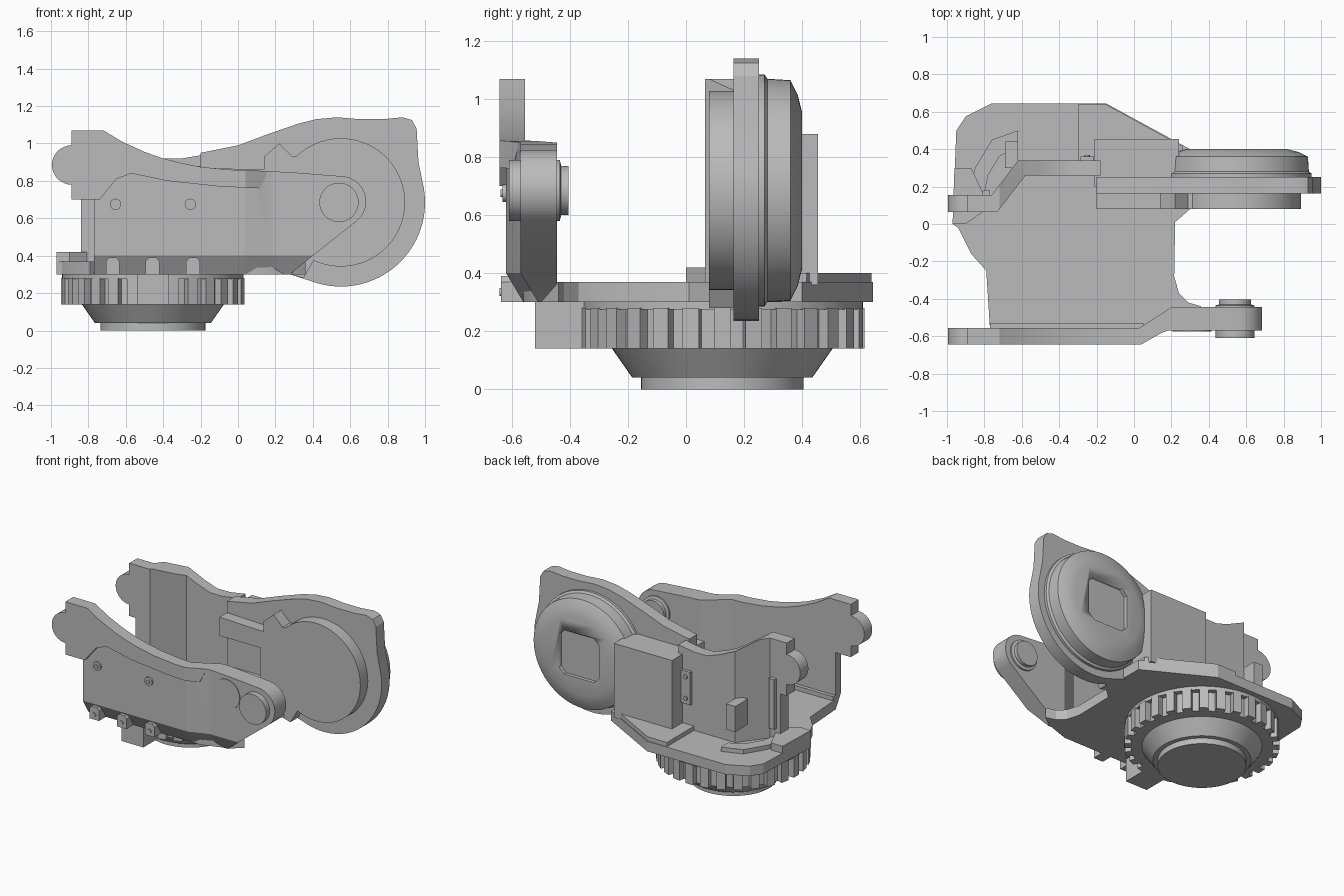
import bpy, bmesh
from math import sin, cos, pi, radians
from mathutils import Matrix

if "Cube" in bpy.data.objects:
    bpy.data.objects.remove(bpy.data.objects["Cube"])

GREY = bpy.data.materials.new("plain grey")
GREY.use_nodes = True
GREY.diffuse_color = (0.5, 0.5, 0.5, 1)
GREY.node_tree.nodes["Principled BSDF"].inputs["Base Color"].default_value = (0.5, 0.5, 0.5, 1)


def finish(name, bm, smooth=True):
    bmesh.ops.recalc_face_normals(bm, faces=bm.faces[:])
    mesh = bpy.data.meshes.new(name)
    bm.to_mesh(mesh)
    bm.free()
    ob = bpy.data.objects.new(name, mesh)
    bpy.context.collection.objects.link(ob)
    mesh.materials.append(GREY)
    if smooth:
        bpy.ops.object.select_all(action='DESELECT')
        ob.select_set(True)
        bpy.context.view_layer.objects.active = ob
        bpy.ops.object.shade_smooth_by_angle(angle=radians(25))
    return ob


def arc(cx, cz, r, a0, a1, n=16):
    return [(cx + r * cos(radians(a0 + (a1 - a0) * i / n)),
             cz + r * sin(radians(a0 + (a1 - a0) * i / n))) for i in range(n + 1)]


def raw_prism(points, axis):
    """Prism between -1 and 1 along y or z."""
    bm = bmesh.new()
    put = (lambda p, t: (p[0], t, p[1])) if axis == 'y' else (lambda p, t: (p[0], p[1], t))
    a = [bm.verts.new(put(p, -1)) for p in points]
    b = [bm.verts.new(put(p, 1)) for p in points]
    bm.faces.new(a)
    bm.faces.new(b[::-1])
    for i in range(len(a)):
        j = (i + 1) % len(a)
        bm.faces.new((a[i], a[j], b[j], b[i]))
    return bm


def slab(name, outline, z0, z1):
    bm = raw_prism(outline, 'z')
    for v in bm.verts:
        v.co.z = z0 if v.co.z < 0 else z1
    return finish(name, bm)


def along(path, x):
    if x <= path[0][0]:
        return path[0][1]
    for (x0, y0), (x1, y1) in zip(path, path[1:]):
        if x <= x1:
            return y0 + (y1 - y0) * (x - x0) / (x1 - x0)
    return path[-1][1]


def wall(name, profile, front, back, tuck=None):
    """Upright plate with x-z profile whose two faces follow x-y paths."""
    bm = raw_prism(profile, 'y')
    cuts = [((x, 0, 0), (1, 0, 0)) for x in sorted({p[0] for p in front + back})]
    if tuck:
        cuts.append(((0, 0, tuck), (0, 0, 1)))
    for co, no in cuts:
        bmesh.ops.bisect_plane(bm, geom=bm.verts[:] + bm.edges[:] + bm.faces[:],
                               plane_co=co, plane_no=no, dist=1e-5)
    for v in bm.verts:
        if v.co.y < 0:
            v.co.y = along(front, v.co.x)
            if tuck and v.co.z < tuck:
                v.co.y += (tuck - v.co.z) * 0.6
        else:
            v.co.y = along(back, v.co.x)
    return finish(name, bm)


def plate(name, profile, y0, y1):
    return wall(name, profile, [(0, y0)], [(0, y1)])


def box(name, x0, x1, y0, y1, z0, z1):
    return slab(name, [(x0, y0), (x1, y0), (x1, y1), (x0, y1)], z0, z1)


def lathe(name, rings, centre, axis='z', n=64):
    """Closed turned solid from (radius, height) rings."""
    bm = bmesh.new()
    loops = []
    for r, h in rings:
        ring = []
        for i in range(n):
            u, w = r * cos(2 * pi * i / n), r * sin(2 * pi * i / n)
            co = (centre[0] + u, h, centre[1] + w) if axis == 'y' else (centre[0] + u, centre[1] + w, h)
            ring.append(bm.verts.new(co))
        loops.append(ring)
    for a, b in zip(loops, loops[1:]):
        for i in range(n):
            j = (i + 1) % n
            bm.faces.new((a[i], a[j], b[j], b[i]))
    bm.faces.new(loops[0])
    bm.faces.new(loops[-1])
    return finish(name, bm)


# Turntable gear under the base
GX, GY = -0.455, 0.125
lathe("gear_hub", [(0.28, 0), (0.28, 0.04), (0.31, 0.04), (0.38, 0.14), (0.45, 0.14),
                   (0.45, 0.275), (0.485, 0.275), (0.485, 0.3)], (GX, GY))
bm = bmesh.new()
TEETH = 28
for i in range(TEETH):
    m = (Matrix.Translation((GX, GY, 0.21)) @ Matrix.Rotation(2 * pi * i / TEETH, 4, 'Z')
         @ Matrix.Translation((0.46, 0, 0)) @ Matrix.Diagonal((0.06, 0.058, 0.14, 1)))
    bmesh.ops.create_cube(bm, size=1, matrix=m)
finish("gear_teeth", bm, False)

# Base plate and its raised rims
slab("base_plate", [(-0.97, 0), (-0.95, 0.5), (-0.9, 0.575), (-0.76, 0.645), (-0.15, 0.645),
                    (0.3, 0.4), (0.3, 0.08), (0.22, 0.01), (0.215, -0.28), (0.24, -0.37),
                    (0.29, -0.42), (0.36, -0.44), (0.28, -0.5), (0.1, -0.56), (-0.77, -0.56),
                    (-0.79, -0.25), (-0.87, -0.16), (-0.94, -0.02)], 0.3, 0.37)
slab("base_back_step", [(-0.3, 0.33), (-0.3, 0.64), (-0.15, 0.64), (0.26, 0.415), (0.26, 0.33)], 0.36, 0.4)
slab("base_left_ridge", [(-0.97, 0), (-0.96, 0.3), (-0.87, 0.3), (-0.8, 0.15), (-0.8, 0.07), (-0.9, 0)], 0.36, 0.42)
slab("base_curved_rib", [(-0.88, 0.16), (-0.85, 0.3), (-0.76, 0.45), (-0.62, 0.5), (-0.62, 0.42),
                         (-0.72, 0.36), (-0.78, 0.26), (-0.8, 0.16)], 0.36, 0.4)

# Shared tail of both walls: round knob and the sagging top edge
knob = arc(-0.89, 0.885, 0.105, 270, 90)
tail = [(-0.89, 0.7)] + knob + [(-0.89, 1.07), (-0.72, 1.07)]
sag = [(-0.62, 1.01), (-0.5, 0.955), (-0.4, 0.92)]
dip = [(-0.3, 0.895), (-0.2, 0.875), (-0.05, 0.86), (0.1, 0.855)]

# Front wall with cranked arm
wall("front_wall", tail + sag + dip + [(0.3, 0.845)] + arc(0.55, 0.69, 0.135, 85, -50)
     + [(0.35, 0.36), (0.28, 0.3), (-0.77, 0.3), (-0.77, 0.7)],
     [(-1, -0.62), (0.04, -0.62), (0.18, -0.57)],
     [(-1, -0.555), (0.03, -0.555), (0.2, -0.445)], tuck=0.4)
wall("front_wall_rim", tail + sag + dip
     + [(0.16, 0.85), (0.12, 0.76), (-0.1, 0.77), (-0.38, 0.8), (-0.57, 0.84), (-0.65, 0.81), (-0.74, 0.7)],
     [(-1, -0.643), (0.04, -0.643), (0.16, -0.575)],
     [(-1, -0.57), (0.03, -0.57), (0.2, -0.46)])
box("front_wall_foot", -0.77, 0.05, -0.57, -0.53, 0.36, 0.4)
lathe("arm_pivot", [(0.085, -0.405), (0.085, -0.43), (0.105, -0.435), (0.105, -0.61)], (0.54, 0.685), 'y', 40)
lathe("arm_pad", [(0.105, -0.5), (0.105, -0.575)], (0.31, 0.715), 'y', 40)
for x in (-0.655, -0.255):
    lathe("wall_bolt", [(0.03, -0.6), (0.03, -0.632), (0.013, -0.632), (0.013, -0.64)], (x, 0.675), 'y', 16)

# Clips hanging under the front wall
for x in (-0.67, -0.457, -0.24):
    plate("front_clip", [(x - 0.037, 0.3), (x + 0.037, 0.3), (x + 0.037, 0.37),
                         (x + 0.02, 0.39), (x - 0.02, 0.39), (x - 0.037, 0.37)], -0.637, -0.54)
    lathe("clip_pin", [(0.014, -0.6), (0.014, -0.643)], (x, 0.335), 'y', 12)
box("front_lug", -0.54, -0.37, -0.52, -0.3, 0.14, 0.31)

# Back wall, stepping forward at its tail
wall("back_wall", tail + sag + [(-0.3, 0.92), (-0.18, 0.94), (-0.18, 0.36), (-0.84, 0.36), (-0.84, 0.7)],
     [(-1, 0.065), (-0.73, 0.065), (-0.58, 0.26)],
     [(-1, 0.155), (-0.76, 0.155), (-0.62, 0.34)])
box("back_wall_block", -0.21, 0.24, 0.2, 0.455, 0.36, 0.88)
box("back_post", -0.69, -0.62, 0.3, 0.44, 0.5, 0.68)
box("tail_rib", -0.81, -0.77, 0.14, 0.18, 0.45, 0.8)
for x in (-0.25,):
    box("hinge_plate", x - 0.035, x + 0.035, 0.33, 0.36, 0.55, 0.78)
    for z in (0.59, 0.74):
        lathe("hinge_pin", [(0.015, 0.35), (0.015, 0.37)], (x, z), 'y', 12)

# Large side housing: flange, front boss and domed back
CX, CZ = 0.55, 0.685
plate("housing_flange", [(-0.2, 0.36), (-0.2, 0.95), (0.0, 0.99), (0.16, 1.05), (0.32, 1.105), (0.42, 1.13),
                         (0.53, 1.14), (0.65, 1.13), (0.78, 1.13), (0.88, 1.14), (0.93, 1.125),
                         (0.955, 1.08), (0.965, 0.9)] + arc(CX, CZ, 0.45, 10, -110, 30)
      + [(0.28, 0.3), (0.1, 0.32)], 0.163, 0.252)
plate("housing_boss", [(0.14, 0.86), (0.14, 0.93), (0.22, 1.0), (0.29, 0.93)]
      + arc(CX, CZ, 0.343, 134, -115, 48)
      + [(0.35, 0.28), (0.28, 0.3), (-0.2, 0.36), (-0.2, 0.5), (0.12, 0.5), (0.12, 0.74),
         (-0.2, 0.74), (-0.2, 0.87)], 0.08, 0.17)
dome = lathe("housing_dome", [(0.4, 0.24), (0.4, 0.27), (0.385, 0.28), (0.38, 0.36),
                              (0.33, 0.385), (0.27, 0.4)], (CX, CZ), 'y')

# Square recess in the dome
a, c = 0.155, 0.115
cutter = plate("recess_cutter", [(CX + sx, CZ + sz) for sx, sz in (
    (-c, -a), (c, -a), (a, -c), (a, c), (c, a), (-c, a), (-a, c), (-a, -c))], 0.375, 0.5)
cutter.hide_render = True
cutter.hide_viewport = True
cut = dome.modifiers.new("recess", 'BOOLEAN')
cut.operation = 'DIFFERENCE'
cut.object = cutter
cut.solver = 'EXACT'
